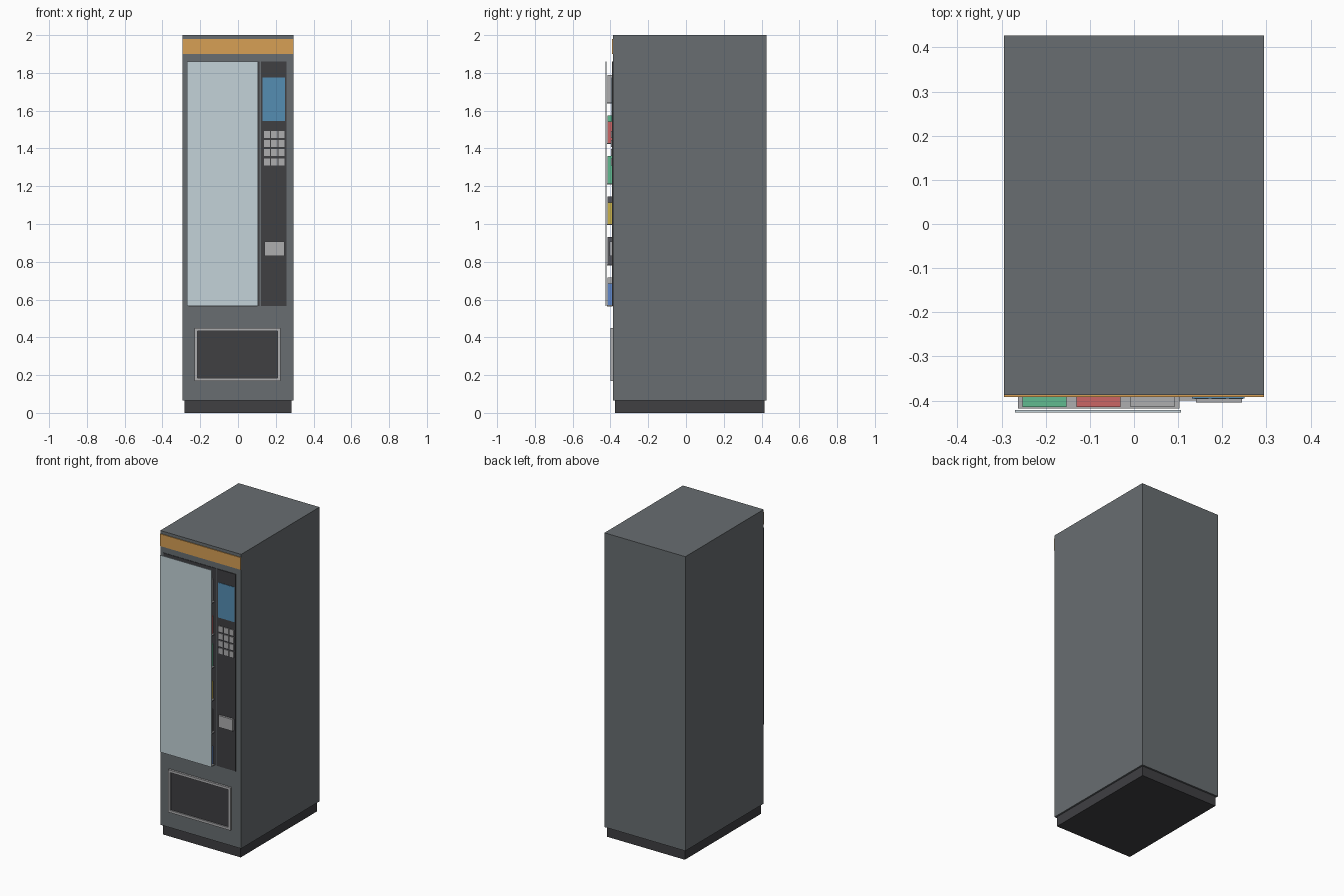
import bpy

if "Cube" in bpy.data.objects:
    bpy.data.objects.remove(bpy.data.objects["Cube"])

COLORS = {
    "body": (0.14, 0.155, 0.165), "dark": (0.05, 0.05, 0.055), "orange": (0.68, 0.35, 0.09),
    "glass": (0.55, 0.65, 0.69), "screen": (0.09, 0.27, 0.45), "silver": (0.42, 0.42, 0.43),
    "blue": (0.12, 0.25, 0.6), "charcoal": (0.09, 0.09, 0.1), "yellow": (0.6, 0.45, 0.07),
    "green": (0.12, 0.5, 0.28), "red": (0.6, 0.13, 0.13), "grey": (0.42, 0.42, 0.43),
}
MATS = {}
for key, rgb in COLORS.items():
    MATS[key] = bpy.data.materials.new(key)
    MATS[key].diffuse_color = (*rgb, 1)


def box(name, x, y, z, color):
    """Axis-aligned box from (min, max) ranges."""
    bpy.ops.mesh.primitive_cube_add(size=1)
    ob = bpy.context.object
    ob.name = name
    for v in ob.data.vertices:
        for i, (lo, hi) in enumerate((x, y, z)):
            v.co[i] = hi if v.co[i] > 0 else lo
    ob.data.materials.append(MATS[color])
    return ob


FRONT = -0.387

# Cabinet, plinth and header band
box("cabinet", (-0.294, 0.294), (FRONT, 0.427), (0.065, 2.0), "body")
box("plinth", (-0.283, 0.283), (-0.376, 0.416), (0, 0.065), "dark")
box("header_band", (-0.294, 0.294), (-0.392, FRONT), (1.9, 1.98), "orange")

# Display window: backing and front pane
box("window_backing", (-0.27, 0.115), (-0.390, FRONT), (0.565, 1.86), "dark")
box("window_pane", (-0.27, 0.107), (-0.427, -0.422), (0.565, 1.86), "glass")

# Shelves with three packets each, colours shifting one step per row
cycle = ["grey", "red", "green", "yellow", "charcoal", "blue"]
tall = {"grey", "green", "charcoal"}
for row in range(6):
    z = 1.643 - row * 0.2145
    box(f"shelf_{row}", (-0.263, 0.103), (-0.418, -0.389), (z - 0.006, z), "silver")
    for col in range(3):
        color = cycle[(row + 2 - col) % 6]
        h = 0.145 if color in tall else 0.115
        cx = -0.203 + col * 0.1225
        box(f"packet_{row}_{col}", (cx - 0.05, cx + 0.05), (-0.415, -0.389), (z, z + h), color)

# Control panel with screen, keypad and card reader
box("control_panel", (0.123, 0.258), (-0.392, FRONT), (0.565, 1.86), "dark")
box("screen", (0.131, 0.25), (-0.395, -0.391), (1.545, 1.775), "screen")
for r in range(4):
    for c in range(3):
        x, z = 0.137 + c * 0.039, 1.455 - r * 0.048
        box(f"key_{r}_{c}", (x, x + 0.032), (-0.397, -0.391), (z, z + 0.037), "silver")
box("card_reader", (0.14, 0.245), (-0.405, -0.391), (0.83, 0.907), "silver")

# Delivery hatch: flap and four-sided rim
box("hatch_flap", (-0.216, 0.211), (-0.392, FRONT), (0.184, 0.436), "dark")
for side, x in (("left", (-0.23, -0.214)), ("right", (0.209, 0.225))):
    box(f"hatch_rim_{side}", x, (-0.4, FRONT), (0.17, 0.45), "silver")
for side, z in (("bottom", (0.17, 0.186)), ("top", (0.434, 0.45))):
    box(f"hatch_rim_{side}", (-0.214, 0.209), (-0.4, FRONT), z, "silver")

for m in bpy.data.materials:
    if m.users and not m.is_grease_pencil:
        m.use_nodes = True
        m.node_tree.nodes["Principled BSDF"].inputs["Base Color"].default_value = m.diffuse_color
